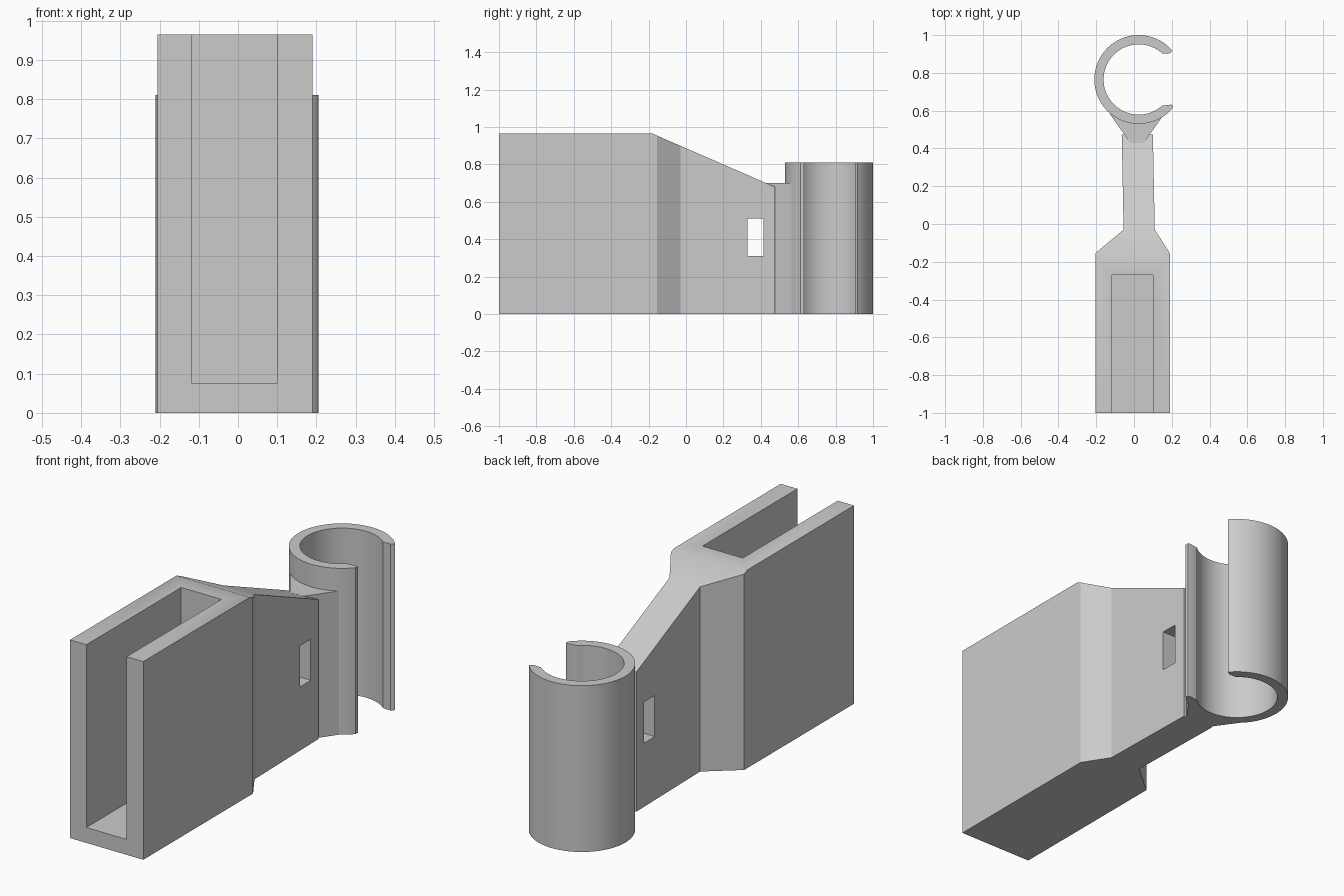
import bpy, bmesh, math
from math import cos, sin, pi
from mathutils import Matrix

if "Cube" in bpy.data.objects:
    bpy.data.objects.remove(bpy.data.objects["Cube"])

grey = bpy.data.materials.new("plain grey")
grey.use_nodes = True
colour = (0.6, 0.6, 0.6, 1)
grey.diffuse_color = colour
grey.node_tree.nodes["Principled BSDF"].inputs["Base Color"].default_value = colour

# Maps a flat profile (a, b) extruded along c to (c, a, b): extrusion along x
ALONG_X = Matrix(((0, 0, 1, 0), (1, 0, 0, 0), (0, 1, 0, 0), (0, 0, 0, 1)))


def prism(name, profile, low, high, turn=Matrix()):
    """Extrude a closed flat profile from low to high."""
    bm = bmesh.new()
    face = bm.faces.new([bm.verts.new((a, b, low)) for a, b in profile])
    top = bmesh.ops.extrude_face_region(bm, geom=[face])["geom"]
    verts = [v for v in top if isinstance(v, bmesh.types.BMVert)]
    bmesh.ops.translate(bm, verts=verts, vec=(0, 0, high - low))
    bm.transform(turn)
    bmesh.ops.recalc_face_normals(bm, faces=bm.faces)
    mesh = bpy.data.meshes.new(name)
    bm.to_mesh(mesh)
    bm.free()
    mesh.materials.append(grey)
    obj = bpy.data.objects.new(name, mesh)
    bpy.context.collection.objects.link(obj)
    return obj


def arc(cx, cy, r, start, end, count):
    steps = [start + (end - start) * i / count for i in range(count + 1)]
    return [(cx + r * cos(t), cy + r * sin(t)) for t in steps]


def rect(a0, b0, a1, b1):
    return [(a0, b0), (a1, b0), (a1, b1), (a0, b1)]


def cut(obj, cutter):
    """Subtract the cutter, then discard it."""
    cutter.hide_render = True
    mod = obj.modifiers.new("cut", "BOOLEAN")
    mod.operation = "DIFFERENCE"
    mod.solver = "EXACT"
    mod.object = cutter
    bpy.context.view_layer.objects.active = obj
    bpy.ops.object.modifier_apply(modifier=mod.name)
    bpy.data.objects.remove(cutter)


# Clamp block tapering into a slim arm
plan = [(-0.205, -1), (0.19, -1), (0.19, -0.155), (0.11, -0.03), (0.10, 0.475),
        (-0.065, 0.475), (-0.055, -0.03), (-0.205, -0.155)]
body = prism("clamp_block_and_arm", plan, 0, 0.965)

# Sloping top, open slot, the two bores and the small window
slope = [(-0.18, 0.965), (0.475, 0.68), (0.6, 0.626), (0.6, 1.2), (-0.18, 1.2)]
cut(body, prism("slope_cutter", slope, -1, 1, ALONG_X))
cut(body, prism("slot_cutter", rect(-0.117, -1.2, 0.10, -0.27), 0.075, 1.2))
for radius, low, high in ((0.16, 0.0, 0.5), (0.287, -0.5, -0.02)):
    circle = arc(-0.6, 0.4, radius, 0, 2 * pi, 72)[:-1]
    cut(body, prism("bore_cutter", circle, low, high, ALONG_X))
cut(body, prism("window_cutter", rect(0.33, 0.31, 0.415, 0.51), -0.5, 0.5, ALONG_X))

# Open clip ring with blunt lips
cx, cy, outer, inner = 0.025, 0.765, 0.235, 0.186
half = math.atan2(0.152, 0.18)
gap = math.atan2(0.138, 0.123)
ring = arc(cx, cy, outer, half, 2 * pi - half, 80)
ring += [(0.205, 0.63), (0.195, 0.632)]
ring += arc(cx, cy, inner, 2 * pi - gap, gap, 72)
ring += [(0.188, 0.903)]
clip = prism("clip_ring", ring, 0, 0.81)

# Flared web joining the arm to the ring
web = [(-0.02, 0.43), (0.052, 0.43), (0.167, 0.592)]
web += arc(cx, cy, 0.215, -0.28 * pi, -0.72 * pi, 24) + [(-0.13, 0.585)]
flare = prism("flared_web", web, 0, 0.70)

# Smooth round walls, crisp edges
for obj in (body, clip, flare):
    bpy.ops.object.select_all(action="DESELECT")
    obj.select_set(True)
    bpy.context.view_layer.objects.active = obj
    bpy.ops.object.shade_smooth_by_angle(angle=math.radians(25))
